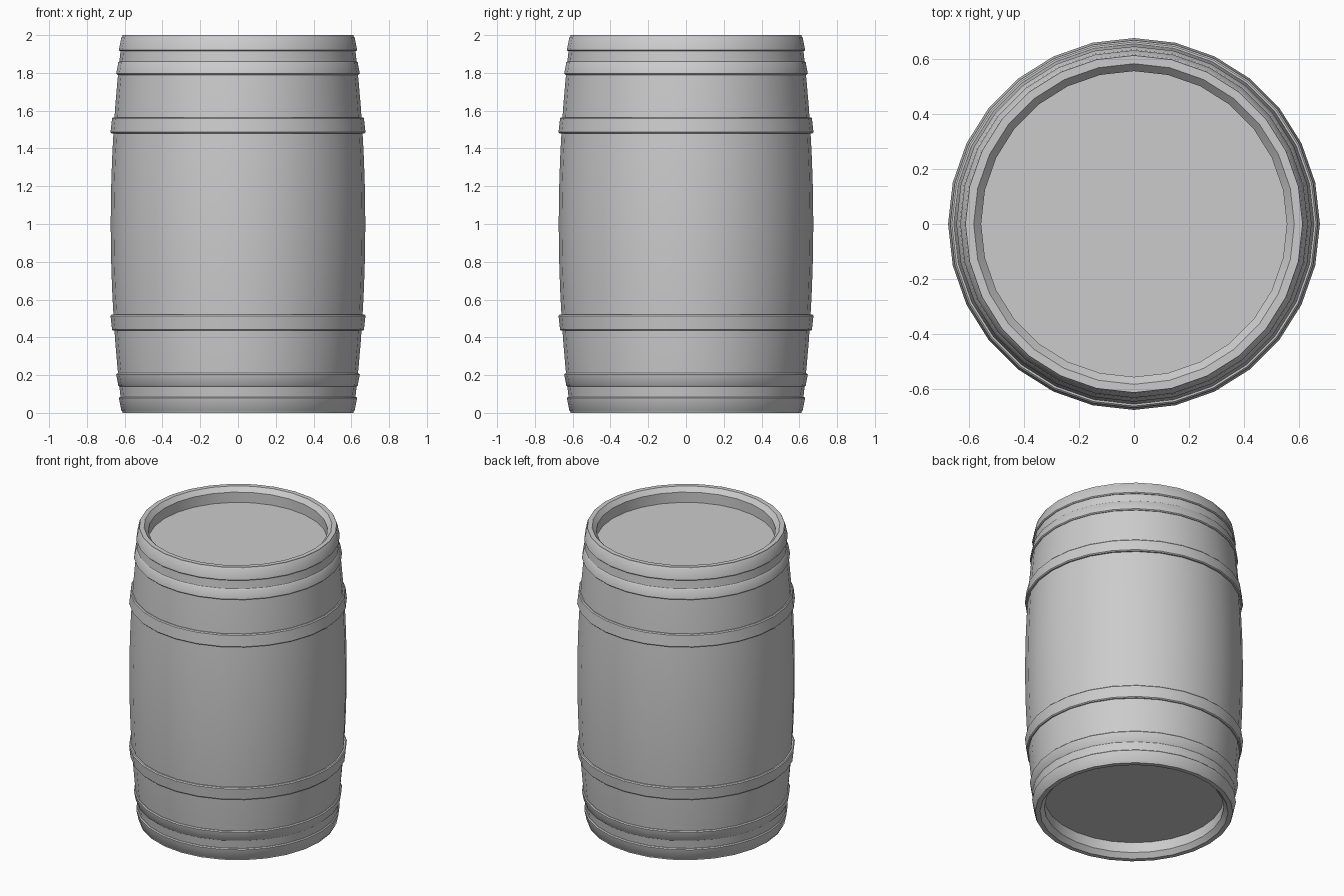
import bpy, bmesh, math

if "Cube" in bpy.data.objects:
    bpy.data.objects.remove(bpy.data.objects["Cube"])

SIDES = 28


def barrel_radius(z):
    return 0.674 - 0.062 * (z - 1) ** 2


def lathe(name, profile, closed=False):
    """Spin (radius, z) points around z; open ends on the axis become fans."""
    bm = bmesh.new()
    rings = []
    for r, z in profile:
        if r < 1e-6:
            rings.append([bm.verts.new((0, 0, z))] * SIDES)
        else:
            rings.append([bm.verts.new((r * math.cos(2 * math.pi * i / SIDES),
                                        r * math.sin(2 * math.pi * i / SIDES), z))
                          for i in range(SIDES)])
    pairs = list(zip(rings, rings[1:]))
    if closed:
        pairs.append((rings[-1], rings[0]))
    for a, b in pairs:
        for i in range(SIDES):
            j = (i + 1) % SIDES
            corners = []
            for v in (a[i], a[j], b[j], b[i]):
                if v not in corners:
                    corners.append(v)
            bm.faces.new(corners)
    bmesh.ops.recalc_face_normals(bm, faces=bm.faces)
    mesh = bpy.data.meshes.new(name)
    bm.to_mesh(mesh)
    bm.free()
    obj = bpy.data.objects.new(name, mesh)
    bpy.context.collection.objects.link(obj)
    bpy.ops.object.select_all(action='DESELECT')
    obj.select_set(True)
    bpy.context.view_layer.objects.active = obj
    bpy.ops.object.shade_smooth_by_angle(angle=math.radians(35))
    return obj


# Bulging wooden body with a recessed head at each end
steps = 16
bottom = [(0, 0.10), (0.555, 0.10), (0.555, 0.03), (0.582, 0.0)]
side = [(barrel_radius(2 * i / steps), 2 * i / steps) for i in range(steps + 1)]
top = [(r, 2 - z) for r, z in reversed(bottom)]
lathe("barrel_body", bottom + side + top)

# Metal hoops: outer-end z, inner-end z, radius at each (upper half, then mirrored)
hoops = {
    "rim": (1.995, 1.915, 0.617, 0.631),
    "shoulder": (1.86, 1.79, 0.634, 0.645),
    "belly": (1.565, 1.48, 0.667, 0.675),
}
b = 0.006
for part, (z1, z0, r1, r0) in hoops.items():
    section = [(r1 - 0.03, z1), (r1 - b, z1), (r1, z1 - b),
               (r0, z0 + b), (r0 - b, z0), (r0 - 0.03, z0)]
    lathe("upper_" + part + "_hoop", section, closed=True)
    lathe("lower_" + part + "_hoop", [(r, 2 - z) for r, z in section], closed=True)
